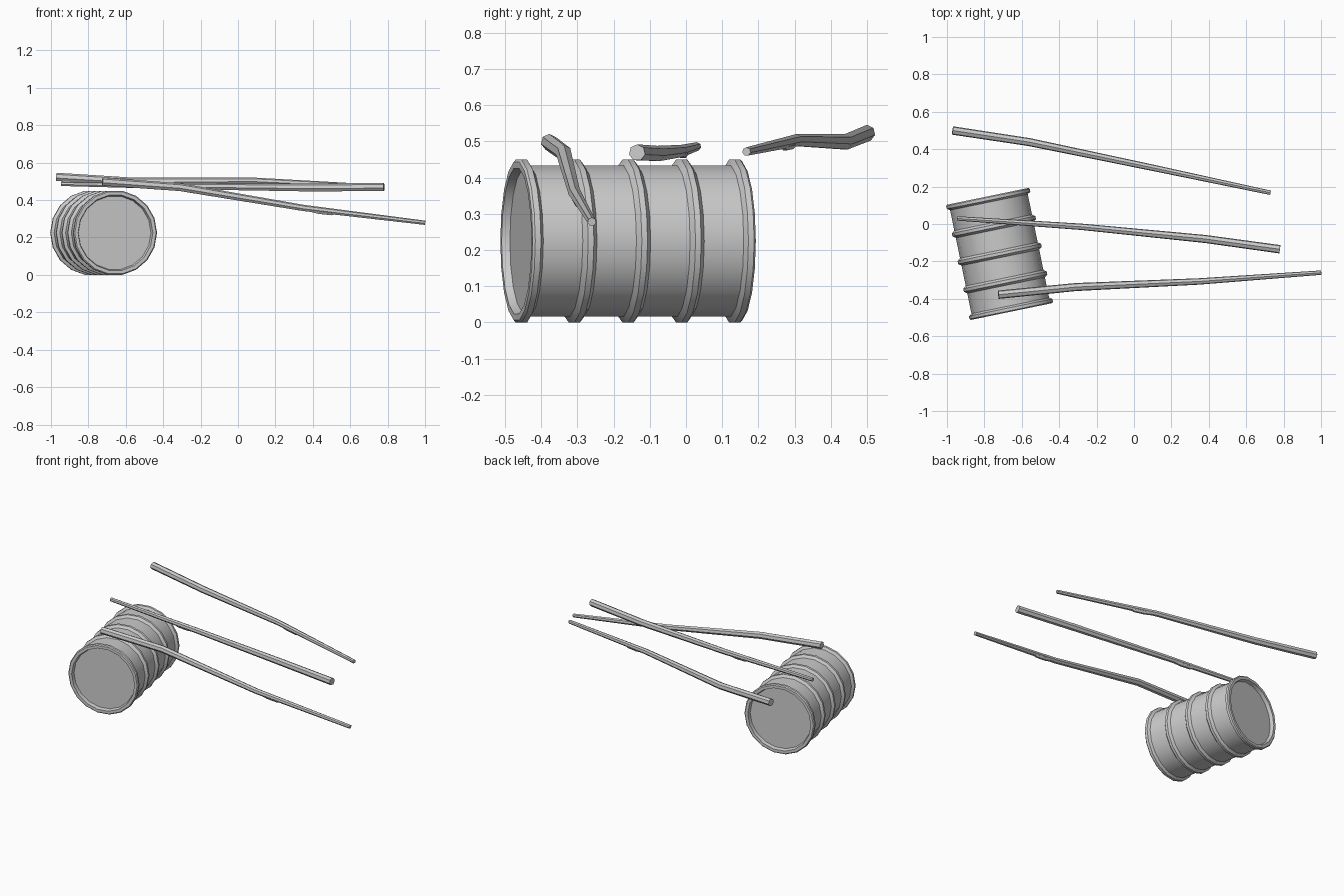
import bpy, bmesh, math
from mathutils import Vector

if "Cube" in bpy.data.objects:
    bpy.data.objects.remove(bpy.data.objects["Cube"])


def make_object(name, bm, angle):
    bmesh.ops.recalc_face_normals(bm, faces=bm.faces)
    me = bpy.data.meshes.new(name)
    bm.to_mesh(me)
    bm.free()
    ob = bpy.data.objects.new(name, me)
    bpy.context.collection.objects.link(ob)
    bpy.ops.object.select_all(action='DESELECT')
    ob.select_set(True)
    bpy.context.view_layer.objects.active = ob
    bpy.ops.object.shade_smooth_by_angle(angle=math.radians(angle))
    return ob


def loft(bm, rings):
    """Skin rings of points and cap both ends."""
    rows = [[bm.verts.new(p) for p in ring] for ring in rings]
    n = len(rows[0])
    for a, b in zip(rows, rows[1:]):
        for i in range(n):
            j = (i + 1) % n
            bm.faces.new((a[i], a[j], b[j], b[i]))
    bm.faces.new(rows[0])
    bm.faces.new(rows[-1])


def circle(center, axis, r, n, phase=0.0):
    axis = Vector(axis).normalized()
    u = axis.cross(Vector((0, 0, 1))).normalized()
    v = u.cross(axis)
    angs = [2 * math.pi * i / n + phase for i in range(n)]
    return [Vector(center) + u * (r * math.cos(a)) + v * (r * math.sin(a)) for a in angs]


# Barrel: lathed profile with recessed lids, end rims and three hoops
front, back = Vector((-0.655, -0.468, 0.225)), Vector((-0.782, 0.148, 0.225))
axis = (back - front).normalized()
length = (back - front).length
R, BODY, LIP = 0.228, 0.212, 0.198
profile = [(0.022, LIP), (0, LIP + 0.006), (0, R - 0.006), (0.006, R), (0.022, R), (0.032, BODY)]
for k in (1, 2, 3):
    c = 0.012 + (length - 0.024) * k / 4
    profile += [(c - 0.02, BODY), (c - 0.008, R), (c + 0.008, R), (c + 0.02, BODY)]
profile += [(length - d, r) for d, r in reversed(profile[:6])]
bm = bmesh.new()
loft(bm, [circle(front + axis * d, axis, r, 18) for d, r in profile])
make_object("barrel", bm, 30)


# Sticks: tapered, slightly bent, thick end first, each with a small knot below
def stick(name, pts):
    pts = [Vector(p) for p in pts]
    radii = (0.023, 0.022, 0.0175, 0.012)
    bm = bmesh.new()
    rings = []
    for i, p in enumerate(pts):
        d = pts[min(i + 1, 3)] - pts[max(i - 1, 0)]
        rings.append(circle(p, d, radii[i], 7, math.pi / 2))
    loft(bm, rings)
    # Knot
    d = pts[3] - pts[2]
    drop = Vector((0, 0, -0.009))
    loft(bm, [circle(pts[2] + d * t + drop * s, d, r, 6)
              for t, s, r in ((0.0, 0, 0.012), (0.12, 1, 0.0135), (0.23, 1.1, 0.012), (0.27, 0.3, 0.009))])
    make_object(name, bm, 40)


stick("back_stick", [(-0.97, 0.50, 0.523), (-0.56, 0.438, 0.498), (0.08, 0.305, 0.503), (0.73, 0.167, 0.472)])
stick("middle_stick", [(0.78, -0.135, 0.469), (0.38, -0.08, 0.466), (-0.28, -0.015, 0.473), (-0.945, 0.03, 0.486)])
stick("front_stick", [(-0.725, -0.378, 0.498), (-0.31, -0.337, 0.468), (0.35, -0.307, 0.357), (1.0, -0.26, 0.278)])
